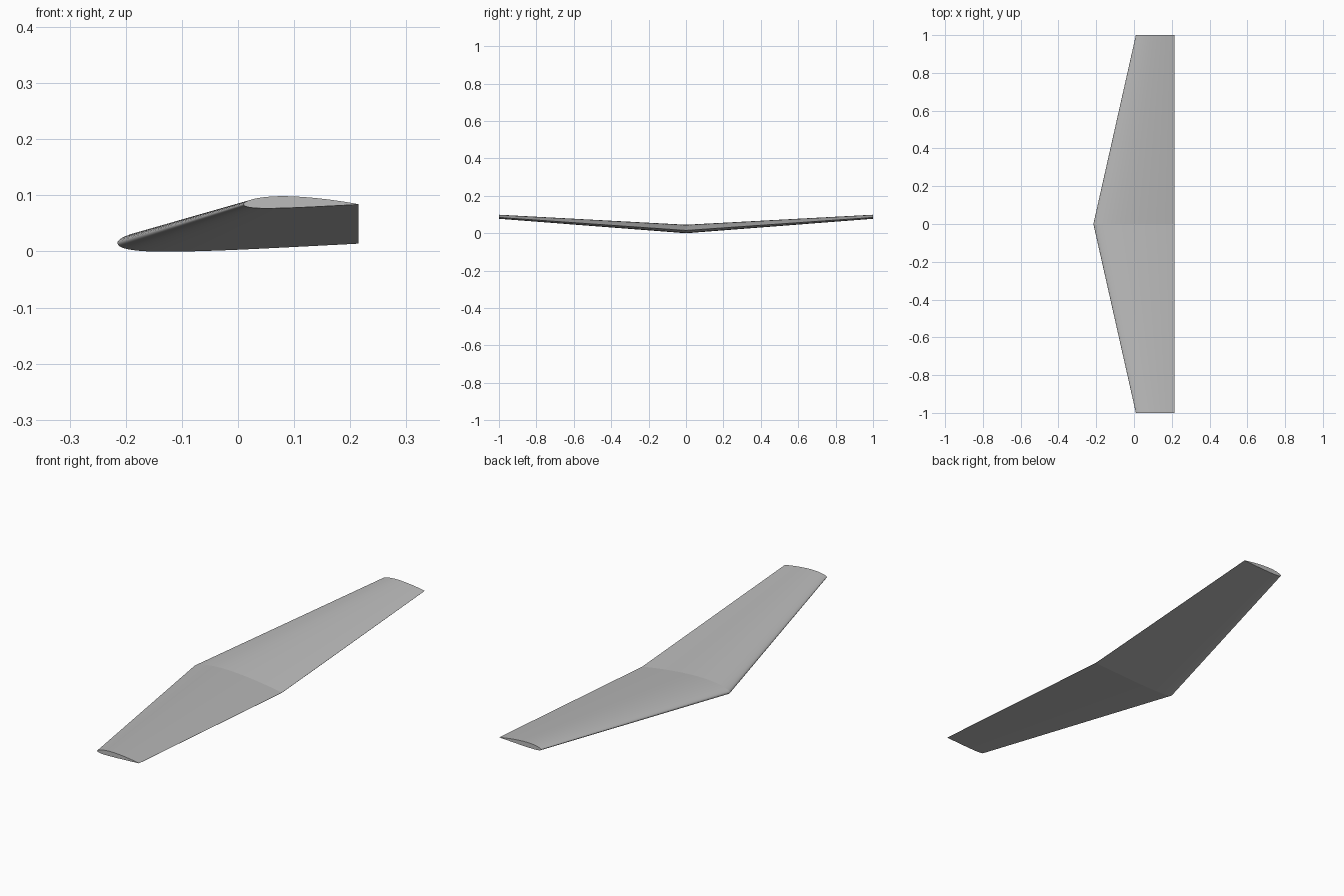
import bpy, bmesh, math

cube = bpy.data.objects.get("Cube")
if cube:
    bpy.data.objects.remove(cube, do_unlink=True)

# Single grey skin
grey = bpy.data.materials.new("light_grey")
grey.use_nodes = True
colour = (0.5, 0.5, 0.5, 1)
grey.diffuse_color = colour
grey.node_tree.nodes["Principled BSDF"].inputs["Base Color"].default_value = colour

THICK, CAMBER, PEAK, STEPS = 0.104, 0.02, 0.4, 32


def airfoil_point(t, side):
    """Point on a cambered unit-chord airfoil; side is +1 upper, -1 lower."""
    half = 5 * THICK * (0.2969 * math.sqrt(t) - 0.126 * t - 0.3516 * t**2
                        + 0.2843 * t**3 - 0.1015 * t**4)
    span = PEAK if t < PEAK else 1 - PEAK
    camber = CAMBER * (1 - ((t - PEAK) / span) ** 2)
    slope = math.atan(-2 * CAMBER * (t - PEAK) / span**2)
    return t - side * half * math.sin(slope), camber + side * half * math.cos(slope)


# Closed outline: trailing edge over the top to the nose, back underneath
stations = [(1 - math.cos(math.pi * i / STEPS)) / 2 for i in range(STEPS + 1)]
outline = [airfoil_point(t, 1) for t in reversed(stations)]
outline += [airfoil_point(t, -1) for t in stations[1:]]

# Sections: span position, leading edge x, chord, height
sections = [(-1, 0.01, 0.205, 0.084), (0, -0.215, 0.43, 0.0145), (1, 0.01, 0.205, 0.084)]

bm = bmesh.new()
rings = [[bm.verts.new((nose + u * chord, y, z + v * chord)) for u, v in outline]
         for y, nose, chord, z in sections]
count = len(outline)

# Skin between sections
for a, b in zip(rings, rings[1:]):
    for i in range(count):
        j = (i + 1) % count
        bm.faces.new((a[i], a[j], b[j], b[i]))

# Tip caps
for ring in (rings[0], rings[-1]):
    bm.faces.new(ring)
bmesh.ops.recalc_face_normals(bm, faces=bm.faces)

# Smooth skin with crisp root fold, tip rims and trailing edge
for face in bm.faces:
    face.smooth = len(face.verts) == 4
for edge in bm.edges:
    along_section = abs(edge.verts[0].co.y - edge.verts[1].co.y) < 1e-6
    edge.smooth = not along_section and edge.calc_face_angle(0) < math.radians(40)

mesh = bpy.data.meshes.new("wing")
bm.to_mesh(mesh)
bm.free()
mesh.materials.append(grey)
wing = bpy.data.objects.new("wing", mesh)
bpy.context.collection.objects.link(wing)
